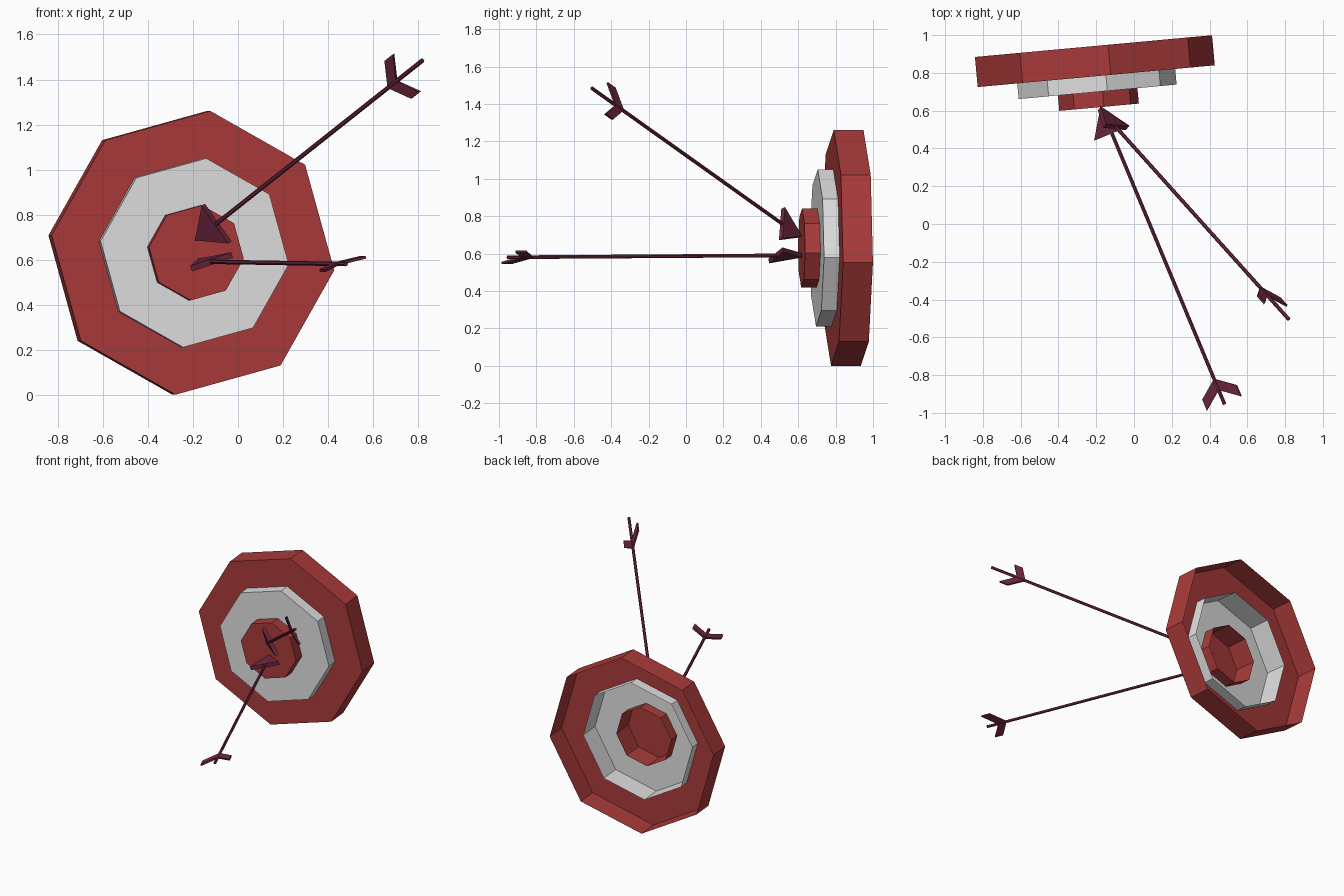
import bpy, bmesh, math
from mathutils import Vector, Matrix

if "Cube" in bpy.data.objects:
    bpy.data.objects.remove(bpy.data.objects["Cube"])


def material(name, rgb):
    m = bpy.data.materials.new(name)
    m.diffuse_color = (*rgb, 1)
    m.use_nodes = True
    m.node_tree.nodes["Principled BSDF"].inputs["Base Color"].default_value = m.diffuse_color
    return m


RED = material("target_red", (0.40, 0.042, 0.042))
WHITE = material("target_white", (0.74, 0.74, 0.74))
MAROON = material("arrow_maroon", (0.15, 0.02, 0.048))


def finish(name, bm, mat, matrix):
    bmesh.ops.recalc_face_normals(bm, faces=bm.faces)
    mesh = bpy.data.meshes.new(name)
    bm.to_mesh(mesh)
    bm.free()
    mesh.materials.append(mat)
    ob = bpy.data.objects.new(name, mesh)
    ob.matrix_world = matrix
    bpy.context.collection.objects.link(ob)
    return ob


# Target frame: local x along the face, local y up, local z towards the archer
turn = math.radians(5.24)
u = Vector((math.cos(turn), math.sin(turn), 0))
n = Vector((math.sin(turn), -math.cos(turn), 0))
up = Vector((0, 0, 1))
target_frame = Matrix.Translation((-0.20, 0.7825, 0.63)) @ Matrix((u, up, n)).transposed().to_4x4()


def octagon(bm, r, z):
    return [bm.verts.new((r * math.cos(a), r * math.sin(a), z))
            for a in (math.radians(-7 + 45 * i) for i in range(8))]


def bridge(bm, a, b):
    for i in range(8):
        j = (i + 1) % 8
        bm.faces.new((a[i], a[j], b[j], b[i]))


def target_ring(name, outer, inner, front, mat, depth=0.16):
    """Octagonal ring with an outer wall and a front face, open at the back."""
    bm = bmesh.new()
    back = octagon(bm, outer, front - depth)
    rim = octagon(bm, outer, front)
    bridge(bm, back, rim)
    if inner:
        bridge(bm, rim, octagon(bm, inner, front))
    else:
        bm.faces.new(rim)
    ob = finish(name, bm, mat, target_frame)
    # face outwards whatever the automatic choice was for the open shell
    if ob.data.polygons[8].normal.z < 0:
        ob.data.flip_normals()


target_ring("outer_ring", 0.635, 0.423, 0.0, RED)
target_ring("middle_ring", 0.423, 0.213, 0.083, WHITE)
target_ring("bullseye", 0.213, 0, 0.165, RED)


def plate(bm, outline, thickness):
    """Flat plate in the local xy plane."""
    h = thickness / 2
    lo = [bm.verts.new((x, y, -h)) for x, y in outline]
    hi = [bm.verts.new((x, y, h)) for x, y in outline]
    bm.faces.new(lo[::-1])
    bm.faces.new(hi)
    for i in range(len(lo)):
        j = (i + 1) % len(lo)
        bm.faces.new((lo[i], lo[j], hi[j], hi[i]))


def arrow(name, base, tail, side, vane):
    """base = middle of the head's rear edge; vane = tail to vane tip distance."""
    base, tail = Vector(base), Vector(tail)
    x = (base - tail).normalized()
    y = Vector(side)
    y = (y - x * y.dot(x)).normalized()
    length = (base - tail).length
    frame = Matrix.Translation(tail) @ Matrix((x, y, x.cross(y))).transposed().to_4x4()

    # shaft
    bm = bmesh.new()
    full = length + 0.05
    bmesh.ops.create_cone(bm, cap_ends=True, segments=6, radius1=0.01, radius2=0.01, depth=full,
                          matrix=Matrix.Translation((full / 2, 0, 0)) @ Matrix.Rotation(math.pi / 2, 4, 'Y'))
    finish(name + "_shaft", bm, MAROON, frame)

    # triangular head
    bm = bmesh.new()
    plate(bm, [(length, -0.103), (length + 0.15, 0), (length, 0.103)], 0.026)
    finish(name + "_head", bm, MAROON, frame)

    # swept vanes, mirrored across the shaft
    bm = bmesh.new()
    for s in (1, -1):
        plate(bm, [(vane, 0.103 * s), (vane + 0.063, 0.103 * s),
                   (vane + 0.14, 0), (vane + 0.077, 0)], 0.012)
    finish(name + "_vanes", bm, MAROON, frame)


arrow("upper_arrow", (-0.095, 0.513, 0.760), (0.82, -0.505, 1.485), (0.12, -0.015, -0.165), 0.118)
arrow("lower_arrow", (-0.117, 0.480, 0.590), (0.48, -0.955, 0.580), (0.18, 0.08, 0.06), 0.006)
